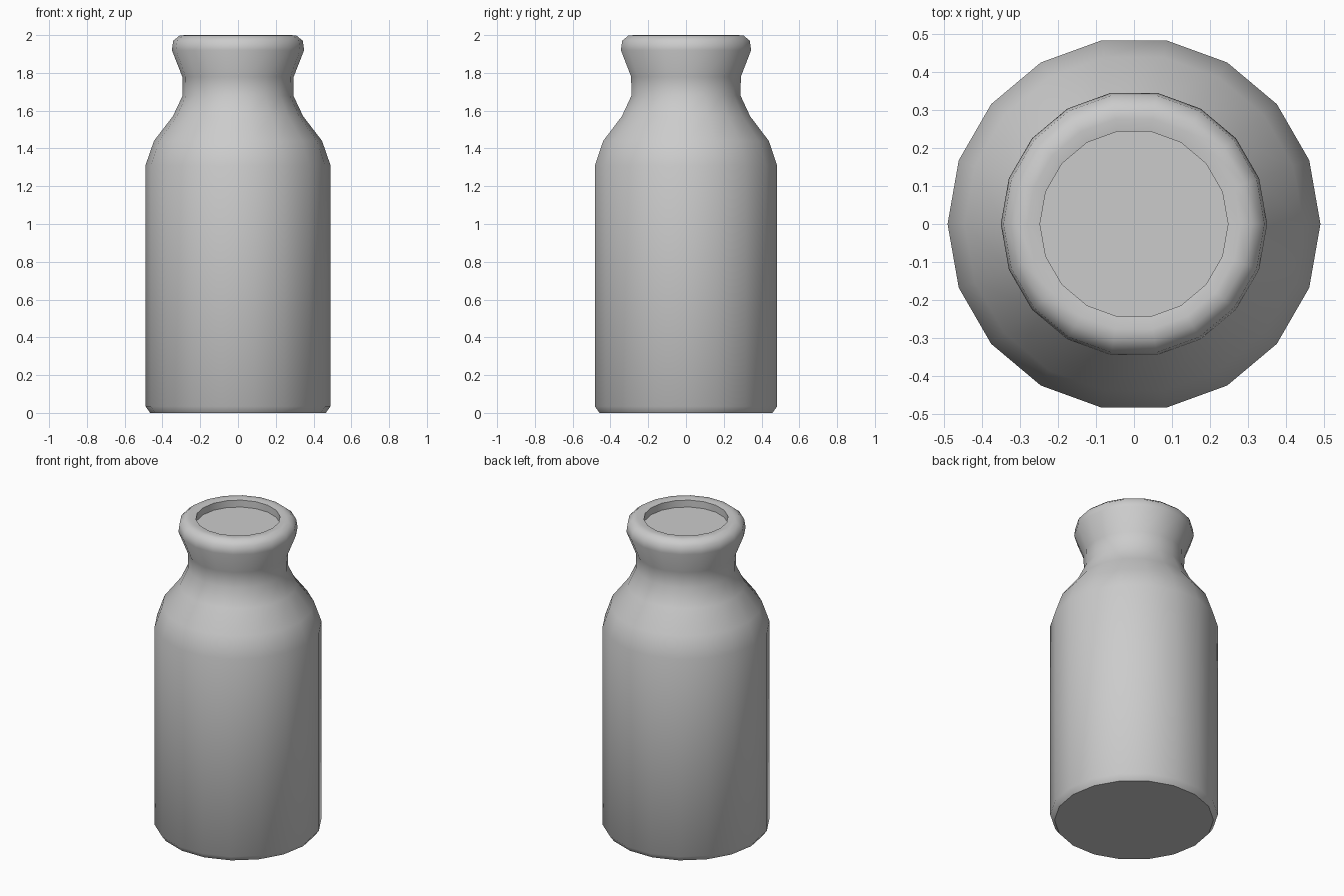
import bpy, bmesh, math

if "Cube" in bpy.data.objects:
    bpy.data.objects.remove(bpy.data.objects["Cube"])

SIDES = 18


def lathe(name, profile):
    """Spin an (r, z) profile around z and cap both ends."""
    bm = bmesh.new()
    rings = []
    for r, z in profile:
        rings.append([bm.verts.new((r * math.cos(2 * math.pi * i / SIDES),
                                    r * math.sin(2 * math.pi * i / SIDES), z))
                      for i in range(SIDES)])
    for a, b in zip(rings, rings[1:]):
        for i in range(SIDES):
            j = (i + 1) % SIDES
            bm.faces.new((a[i], a[j], b[j], b[i]))
    bm.faces.new(rings[0][::-1])
    bm.faces.new(rings[-1])
    mesh = bpy.data.meshes.new(name)
    bm.to_mesh(mesh)
    bm.free()
    obj = bpy.data.objects.new(name, mesh)
    bpy.context.collection.objects.link(obj)
    bpy.context.view_layer.objects.active = obj
    obj.select_set(True)
    bpy.ops.object.shade_smooth_by_angle(angle=math.radians(50))
    obj.select_set(False)
    return obj


# Bottle: base, straight body, shoulder, neck, rolled lip, recessed lid
lathe("bottle", [
    (0.465, 0.0), (0.49, 0.035), (0.49, 1.31),
    (0.445, 1.44), (0.345, 1.57), (0.293, 1.68),
    (0.295, 1.78), (0.35, 1.92), (0.343, 1.97),
    (0.31, 1.997), (0.28, 2.0), (0.247, 1.995), (0.247, 1.95),
])
